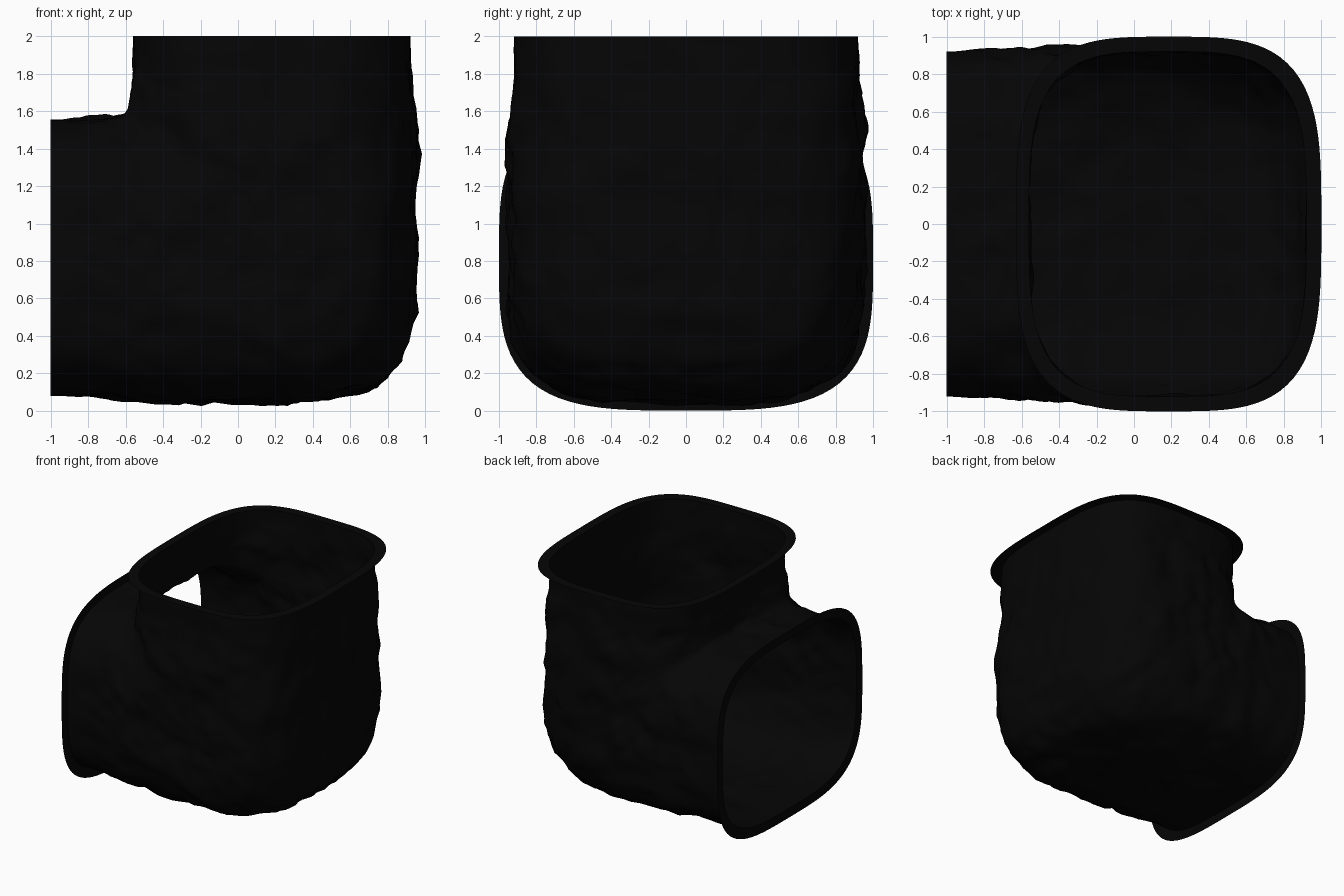
import bpy, bmesh, math
from mathutils import Vector, noise

if "Cube" in bpy.data.objects:
    bpy.data.objects.remove(bpy.data.objects["Cube"])

black = bpy.data.materials.new("matte black")
black.diffuse_color = (0.0016, 0.0016, 0.0016, 1)
black.use_nodes = True
black.node_tree.nodes["Principled BSDF"].inputs["Base Color"].default_value = black.diffuse_color


def squircle(i, n, e=3.5):
    """Unit rounded-square point number i of n."""
    a = 2 * math.pi * i / n
    c, s = math.cos(a), math.sin(a)
    r = (abs(c) ** e + abs(s) ** e) ** (-1 / e)
    return c * r, s * r


def finish(name, bm):
    bmesh.ops.recalc_face_normals(bm, faces=bm.faces)
    me = bpy.data.meshes.new(name)
    bm.to_mesh(me)
    bm.free()
    me.materials.append(black)
    ob = bpy.data.objects.new(name, me)
    bpy.context.collection.objects.link(ob)
    for p in me.polygons:
        p.use_smooth = True
    return ob


def bridge(bm, rings):
    n = len(rings[0])
    for a, b in zip(rings, rings[1:]):
        for i in range(n):
            j = (i + 1) % n
            bm.faces.new((a[i], a[j], b[j], b[i]))


# Elbow stations: inner bend x, z, outer bend x, z, half width
stations = [
    (-1.0, 1.555, -1.0, 0.08, 0.92),
    (-0.9, 1.555, -0.8, 0.08, 0.92),
    (-0.75, 1.555, -0.5, 0.06, 0.93),
    (-0.66, 1.56, -0.2, 0.045, 0.94),
    (-0.62, 1.575, 0.2, 0.045, 0.945),
    (-0.605, 1.585, 0.48, 0.055, 0.945),
    (-0.595, 1.595, 0.73, 0.135, 0.945),
    (-0.585, 1.61, 0.87, 0.27, 0.945),
    (-0.58, 1.63, 0.945, 0.54, 0.945),
    (-0.575, 1.66, 0.95, 0.75, 0.945),
    (-0.57, 1.70, 0.955, 1.2, 0.945),
    (-0.565, 1.76, 0.945, 1.5, 0.935),
    (-0.56, 1.85, 0.92, 1.8, 0.92),
    (-0.56, 2.0, 0.92, 2.0, 0.92),
]
N, STEPS = 128, 5

# Wrinkled elbow duct, open at both ends
bm = bmesh.new()
rings = []
last = (len(stations) - 1) * STEPS
for k in range(last + 1):
    q = min(k // STEPS, len(stations) - 2)
    f = k / STEPS - q
    xi, zi, xo, zo, w = [a + (b - a) * f for a, b in zip(stations[q], stations[q + 1])]
    mid = Vector(((xi + xo) / 2, 0, (zi + zo) / 2))
    half = Vector(((xi - xo) / 2, 0, (zi - zo) / 2))
    fade = min(1, min(k, last - k) / (2 * STEPS))
    ring = []
    for i in range(N):
        u, v = squircle(i, N)
        p = mid + half * v + Vector((0, w * u, 0))
        bump = (0.035 * noise.noise(p * 3.2)
                + 0.025 * noise.noise(p * 6.5 + Vector((5, 2, 9)))
                + 0.014 * noise.noise(p * 12 + Vector((1, 8, 3))))
        p += (p - mid).normalized() * bump * fade
        p.x = max(-1, min(1, p.x))
        p.y = max(-1, min(1, p.y))
        p.z = max(0.003, min(2, p.z))
        ring.append(bm.verts.new(p))
    rings.append(ring)
bridge(bm, rings)
finish("elbow_duct", bm)


# Flat paper-thin flange around each opening
def flange(name, place, inner, outer):
    bm = bmesh.new()
    rings = []
    for centre, length, width in (inner, outer):
        ring = []
        for i in range(N):
            u, v = squircle(i, N)
            ring.append(bm.verts.new(place(centre + length * v, width * u)))
        rings.append(ring)
    bridge(bm, rings)
    return finish(name, bm)


flange("top_flange", lambda a, b: (a, b, 2.0), (0.18, 0.74, 0.92), (0.185, 0.815, 1.0))
flange("side_flange", lambda a, b: (-1.0, b, a), (0.8175, 0.7375, 0.92), (0.815, 0.815, 1.0))
